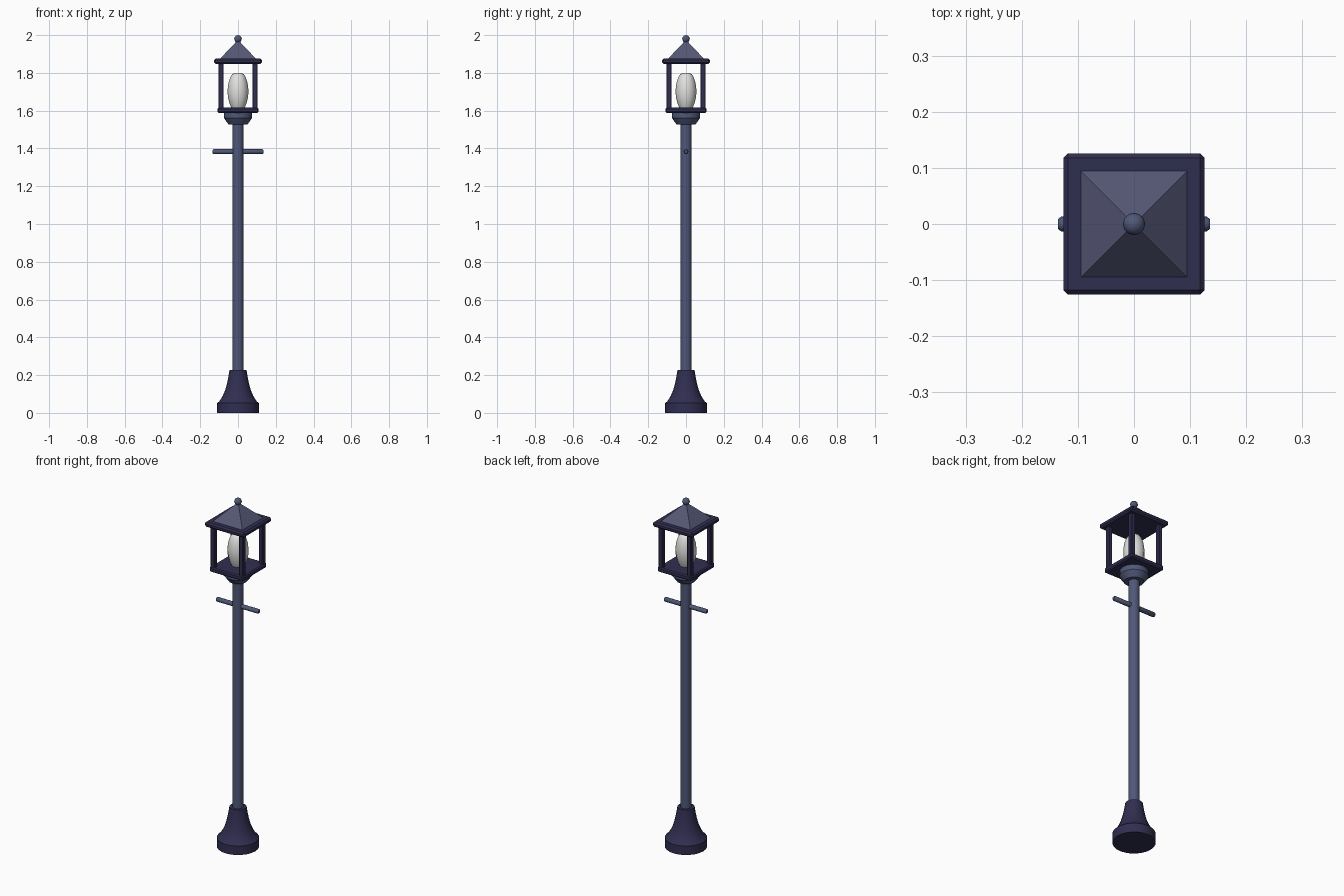
import bpy, bmesh, math
from mathutils import Matrix

if "Cube" in bpy.data.objects:
    bpy.data.objects.remove(bpy.data.objects["Cube"])


def material(name, srgb):
    m = bpy.data.materials.new(name)
    m.diffuse_color = [((c / 255 + 0.055) / 1.055) ** 2.4 for c in srgb] + [1]
    m.use_nodes = True
    m.node_tree.nodes["Principled BSDF"].inputs["Base Color"].default_value = m.diffuse_color
    return m


NAVY = material("dark_navy_metal", (48, 46, 80))
SLATE = material("slate_blue_metal", (80, 88, 120))
ROOF = material("roof_slate", (86, 88, 118))
WHITE = material("bulb_white", (225, 225, 222))


def finish(name, bm, mat, smooth=None):
    bmesh.ops.recalc_face_normals(bm, faces=bm.faces)
    mesh = bpy.data.meshes.new(name)
    bm.to_mesh(mesh)
    bm.free()
    mesh.materials.append(mat)
    ob = bpy.data.objects.new(name, mesh)
    bpy.context.collection.objects.link(ob)
    if smooth:
        bpy.ops.object.select_all(action='DESELECT')
        ob.select_set(True)
        bpy.context.view_layer.objects.active = ob
        bpy.ops.object.shade_smooth_by_angle(angle=math.radians(smooth))
    return ob


def lathe(name, profile, sides, mat, smooth=None, matrix=None):
    """Closed turned shape from (radius, height) points."""
    bm = bmesh.new()
    rings = []
    for r, z in profile:
        rings.append([bm.verts.new((r * math.cos(a), r * math.sin(a), z))
                      for a in (2 * math.pi * i / sides for i in range(sides))])
    for lo, hi in zip(rings, rings[1:]):
        for i in range(sides):
            j = (i + 1) % sides
            bm.faces.new((lo[i], lo[j], hi[j], hi[i]))
    bm.faces.new(rings[0][::-1])
    bm.faces.new(rings[-1])
    if matrix:
        bm.transform(matrix)
    return finish(name, bm, mat, smooth)


def box(name, center, size, mat, bevel):
    bm = bmesh.new()
    bmesh.ops.create_cube(bm, size=1)
    bmesh.ops.scale(bm, vec=size, verts=bm.verts)
    bmesh.ops.translate(bm, vec=center, verts=bm.verts)
    bmesh.ops.bevel(bm, geom=bm.edges[:], offset=bevel, segments=1, affect='EDGES')
    return finish(name, bm, mat)


# Flared foot and pole
lathe("base", [(0.11, 0), (0.11, 0.052), (0.098, 0.062), (0.081, 0.09), (0.068, 0.12),
               (0.058, 0.155), (0.051, 0.19), (0.045, 0.228)], 24, NAVY, 30)
lathe("pole", [(0.029, 0.2), (0.029, 1.54)], 16, SLATE, 30)

# Ladder bar along x
lathe("crossbar", [(0.009, -0.135), (0.013, -0.13), (0.013, 0.13), (0.009, 0.135)], 8, SLATE, 50,
      Matrix.Translation((0, 0, 1.383)) @ Matrix.Rotation(math.pi / 2, 4, 'Y'))

# Lantern cup, floor, posts and rim
lathe("lantern_cup", [(0.051, 1.528), (0.074, 1.56), (0.074, 1.595)], 16, SLATE, 30)
box("lantern_floor", (0, 0, 1.602), (0.216, 0.216, 0.027), NAVY, 0.006)
for sx, side in ((-1, "left"), (1, "right")):
    for sy, end in ((-1, "front"), (1, "back")):
        box(f"{end}_{side}_post", (sx * 0.09, sy * 0.09, 1.732), (0.027, 0.027, 0.25), NAVY, 0.004)
box("roof_rim", (0, 0, 1.862), (0.252, 0.252, 0.028), NAVY, 0.008)

# Pyramid roof with ball finial
bm = bmesh.new()
bmesh.ops.create_cone(bm, cap_ends=True, segments=4, radius1=0.098 * math.sqrt(2), radius2=0.004,
                      depth=0.1, matrix=Matrix.Translation((0, 0, 1.922)) @ Matrix.Rotation(math.pi / 4, 4, 'Z'))
finish("roof", bm, ROOF)
bm = bmesh.new()
bmesh.ops.create_uvsphere(bm, u_segments=12, v_segments=8, radius=0.02,
                          matrix=Matrix.Translation((0, 0, 1.98)))
finish("finial", bm, SLATE, 60)

# Bulb
lathe("bulb", [(0.033, 1.612), (0.044, 1.635), (0.054, 1.675), (0.055, 1.71), (0.051, 1.745),
               (0.041, 1.777), (0.03, 1.794), (0.016, 1.8)], 12, WHITE, 60)
